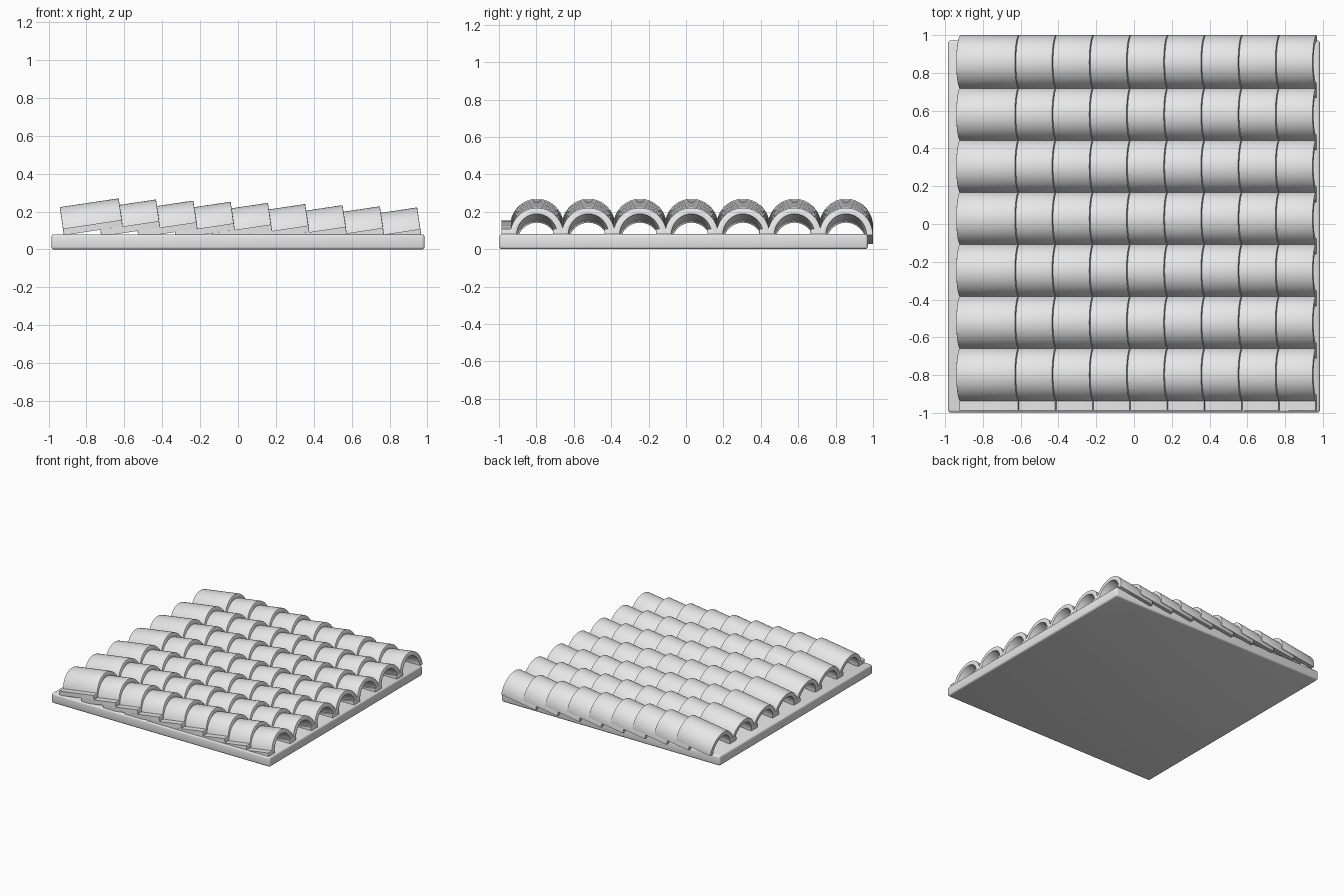
import bpy
import bmesh
from math import sin, cos, pi, radians, asin

if "Cube" in bpy.data.objects:
    bpy.data.objects.remove(bpy.data.objects["Cube"])

clay = bpy.data.materials.new("light_grey")
clay.use_nodes = True
GREY = (0.8, 0.8, 0.8, 1)
clay.diffuse_color = GREY
clay.node_tree.nodes["Principled BSDF"].inputs["Base Color"].default_value = GREY


def finish(bm, name):
    """Turn a bmesh into a smooth-shaded object with sharp edges kept."""
    bmesh.ops.recalc_face_normals(bm, faces=bm.faces)
    mesh = bpy.data.meshes.new(name)
    bm.to_mesh(mesh)
    bm.free()
    mesh.materials.append(clay)
    obj = bpy.data.objects.new(name, mesh)
    bpy.context.collection.objects.link(obj)
    bpy.ops.object.select_all(action="DESELECT")
    obj.select_set(True)
    bpy.context.view_layer.objects.active = obj
    bpy.ops.object.shade_smooth_by_angle(angle=radians(35))
    return obj


# Base slab with rounded edges
bm = bmesh.new()
bmesh.ops.create_cube(bm, size=1)
bmesh.ops.scale(bm, vec=(1.97, 1.97, 0.08), verts=bm.verts)
bmesh.ops.translate(bm, vec=(0, -0.013, 0.04), verts=bm.verts)
bmesh.ops.bevel(bm, geom=bm.edges[:], offset=0.014, segments=3,
                profile=0.5, affect="EDGES")
finish(bm, "base_slab")

# Tile section: arch with a flat flange on one side, z = 0 at the crown
HEIGHT, LENGTH, FLANGE, STEPS = 0.15, 0.315, 0.035, 28


def arc(half_width, height, start, end):
    angles = [start + (end - start) * i / STEPS for i in range(STEPS + 1)]
    return [(half_width * cos(a), height * sin(a) - HEIGHT) for a in angles]


section = arc(0.144, HEIGHT, 0, pi - asin(FLANGE / HEIGHT))
section += [(-0.19, FLANGE - HEIGHT), (-0.19, -HEIGHT)]
section += arc(0.108, HEIGHT - 0.035, pi, 0)

bm = bmesh.new()
cap = bm.faces.new([bm.verts.new((-LENGTH, y, z)) for y, z in section])
extruded = bmesh.ops.extrude_face_region(bm, geom=[cap], use_keep_orig=True)
moved = [v for v in extruded["geom"] if isinstance(v, bmesh.types.BMVert)]
bmesh.ops.translate(bm, vec=(LENGTH, 0, 0), verts=moved)
bmesh.ops.recalc_face_normals(bm, faces=bm.faces)
# Softened tile ends
rims = [e for e in bm.edges if abs(e.verts[0].co.x - e.verts[1].co.x) < 1e-5]
bmesh.ops.bevel(bm, geom=rims, offset=0.004, segments=2,
                profile=0.5, affect="EDGES")
tile = finish(bm, "roof_tile")

# Overlapping courses of tilted tiles, stepping down towards +x
for row in range(7):
    for course in range(9):
        obj = tile if row == course == 0 else tile.copy()
        if obj is not tile:
            bpy.context.collection.objects.link(obj)
        obj.name = f"roof_tile_row{row + 1}_course{course + 1}"
        obj.location = (-0.63 + 0.197 * course,
                        -0.797 + 0.2755 * row,
                        0.27 - 0.006 * course)
        obj.rotation_euler = (0, radians(-8.5), 0)
